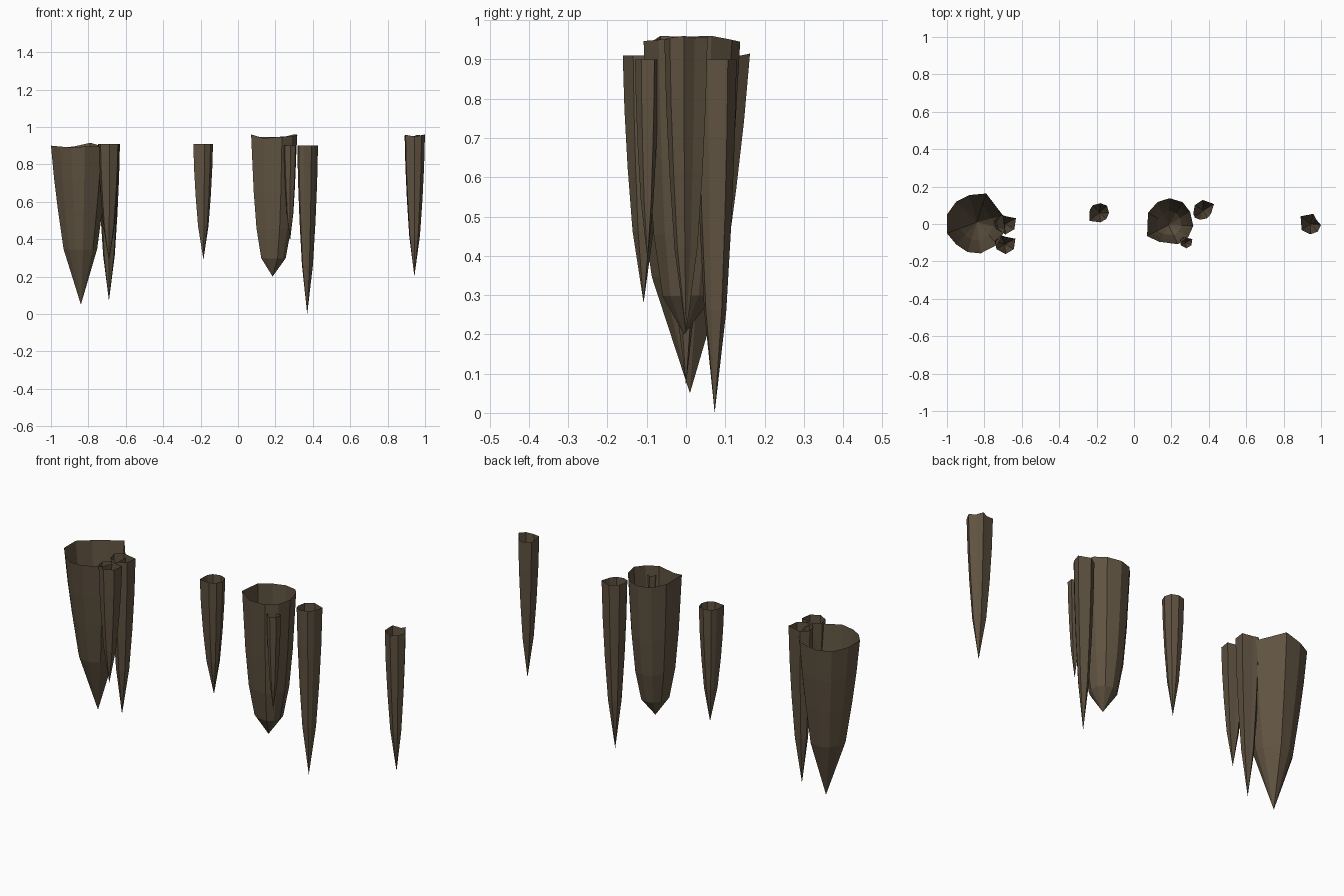
import bpy, bmesh

rock = bpy.data.materials.new("brown_rock")
rock.diffuse_color = (0.115, 0.085, 0.052, 1)

# (height fraction, width fraction) from tip to rim
SLIM = [(0.29, 0.53), (0.55, 0.77), (0.78, 0.92), (1, 1)]
WIDE = [(0.35, 0.58), (0.6, 0.77), (0.8, 0.9), (1, 1)]
BLUNT = [(0.13, 0.53), (0.34, 0.75), (0.6, 0.88), (1, 1)]


def stalactite(name, tip, top, rim, profile, wobble=(0,)):
    """Open-topped faceted spike: rim outline shrunk in rings to a tip."""
    bm = bmesh.new()
    tx, ty, tz = tip
    n = len(rim)
    rings = []
    for t, s in profile:
        rings.append([bm.verts.new((tx + (x - tx) * s, ty + (y - ty) * s,
                                    tz + (top + wobble[i % len(wobble)] - tz) * t))
                      for i, (x, y) in enumerate(rim)])
    point = bm.verts.new(tip)
    for i in range(n):
        j = (i + 1) % n
        bm.faces.new((point, rings[0][j], rings[0][i]))
        for a, b in zip(rings, rings[1:]):
            bm.faces.new((a[i], a[j], b[j], b[i]))
    bmesh.ops.recalc_face_normals(bm, faces=bm.faces)
    me = bpy.data.meshes.new(name)
    bm.to_mesh(me)
    bm.free()
    me.materials.append(rock)
    bpy.context.collection.objects.link(bpy.data.objects.new(name, me))


def small(name, x, y, r, tip, top, shape, wobble=(0,)):
    """Thin spike from a unit rim outline."""
    stalactite(name, (x, y, tip), top, [(x + u * r, y + v * r) for u, v in shape],
               SLIM, wobble)


# Left cluster
stalactite("large_left_spike", (-0.84, 0.01, 0.05), 0.895,
           [(-1, 0.05), (-0.95, 0.12), (-0.88, 0.155), (-0.79, 0.163), (-0.70, 0.045),
            (-0.69, -0.03), (-0.73, -0.11), (-0.82, -0.157), (-0.89, -0.15),
            (-0.95, -0.11), (-1, -0.05)], WIDE,
           (0.005, -0.005, 0, 0.02, -0.005, 0.005, 0, 0, -0.005, 0, 0.005))
STAR = [(-1.05, 0.3), (-0.4, 0.9), (0.05, 0.75), (1.05, 0.55), (0.9, -0.5),
        (0.05, -1), (-0.85, -0.5)]
small("left_back_thin_spike", -0.69, 0.0, 0.056, 0.07, 0.91, STAR)
small("left_front_thin_spike", -0.69, -0.108, 0.053, 0.28, 0.91, STAR)

# Lone short spike
small("short_spike", -0.185, 0.06, 0.054, 0.29, 0.91,
      [(-1, -0.8), (-0.95, 0.3), (-0.65, 0.75), (0.1, 0.95), (0.75, 0.7),
       (0.95, 0), (0.7, -0.6), (0.1, -0.95)])

# Middle cluster
stalactite("large_middle_spike", (0.185, -0.005, 0.2), 0.95,
           [(0.07, -0.065), (0.075, 0.06), (0.125, 0.117), (0.19, 0.138), (0.26, 0.117),
            (0.30, 0.065), (0.317, -0.01), (0.29, -0.07), (0.235, -0.108), (0.135, -0.095)],
           BLUNT, (0.01, 0.005, -0.005, -0.005, 0, 0.01, 0.008, 0, -0.003, -0.01))
small("middle_tiny_spike", 0.278, -0.098, 0.032, 0.39, 0.90, STAR)
small("middle_thin_spike", 0.37, 0.073, 0.056, 0.0, 0.90,
      [(-0.95, -0.3), (-0.8, 0.5), (-0.05, 1), (1.03, 0.6), (0.75, -0.3),
       (0.4, -0.75), (-0.3, -0.9), (-0.8, -0.7)])

# Right lone spike
small("right_thin_spike", 0.943, 0.0, 0.055, 0.2, 0.955,
      [(-0.95, 0.75), (-0.15, 0.9), (0.3, 1), (0.6, 0.4), (1.03, -0.1),
       (0.7, -0.75), (0, -1), (-0.85, -0.6)],
      (0, -0.006, 0.003, 0, 0.005))
